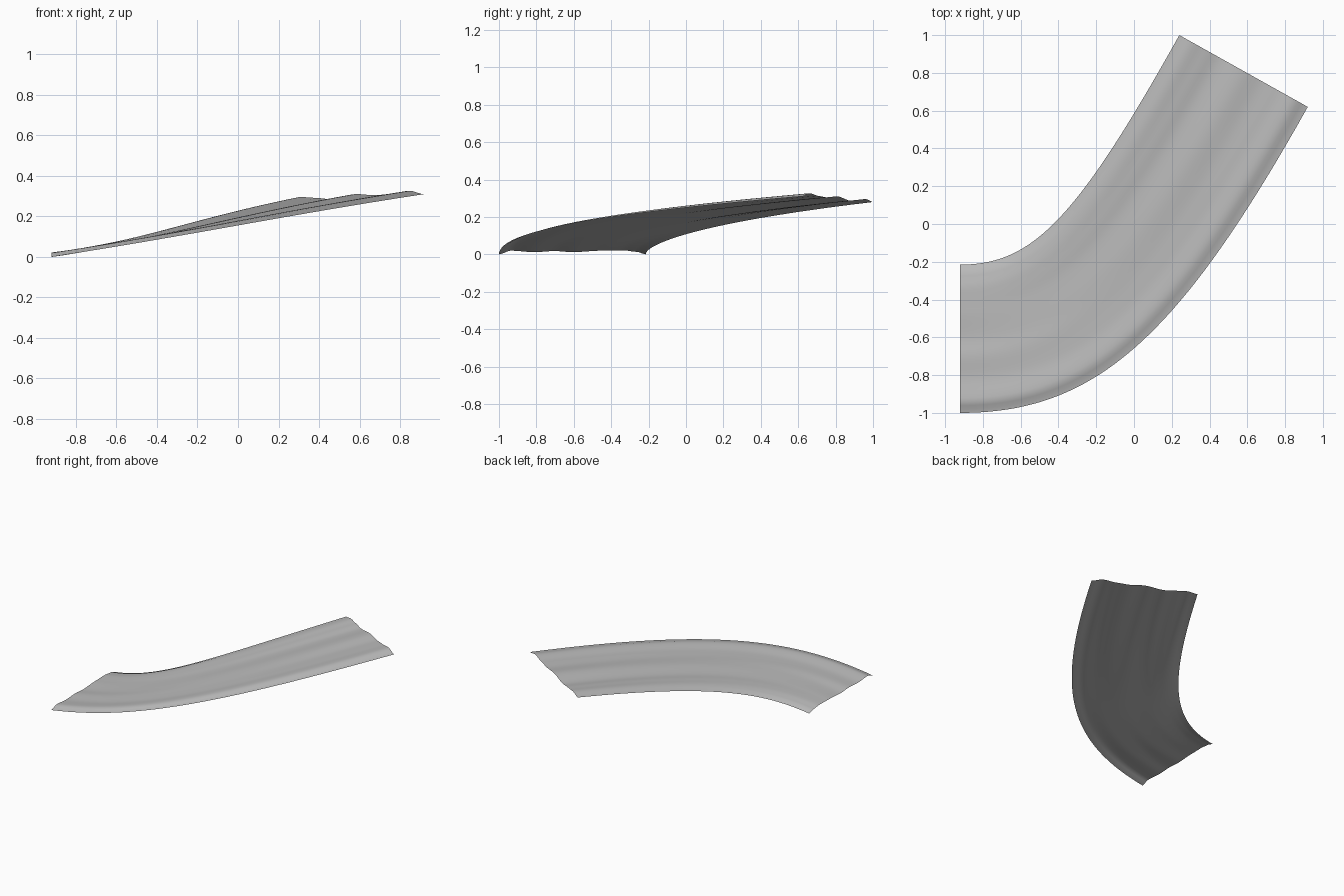
import bpy
import bmesh
from mathutils import Vector

cube = bpy.data.objects.get("Cube")
if cube:
    bpy.data.objects.remove(cube, do_unlink=True)

ALONG, ACROSS = 64, 40

# Edge curves of the track: start, two handles, end
INNER = [Vector(p) for p in ((-0.92, -0.215, 0), (-0.535, -0.215, 0.05),
                             (-0.303, 0.028, 0.165), (0.24, 1.0, 0.28))]
OUTER = [Vector(p) for p in ((-0.92, -1.0, 0), (-0.21, -1.0, 0.11),
                             (0.231, -0.611, 0.205), (0.92, 0.62, 0.31))]

# Worn surface height across the track, inner edge to outer edge
START_WEAR = [(0, 0), (0.06, 0.014), (0.16, 0.022), (0.3, 0.02), (0.5, 0.012),
              (0.62, 0.018), (0.76, 0.012), (0.92, 0.02), (1, 0)]
END_WEAR = [(0, 0), (0.1, 0.013), (0.2, 0.006), (0.31, -0.003), (0.5, 0.015),
            (0.65, 0.005), (0.76, 0.009), (0.89, 0.02), (1, 0)]


def bezier(points, t):
    a, b, c, d = points
    s = 1 - t
    return a * s**3 + b * (3 * s * s * t) + c * (3 * s * t * t) + d * t**3


def wear(profile, u):
    """Eased height between neighbouring profile points."""
    for (u0, h0), (u1, h1) in zip(profile, profile[1:]):
        if u <= u1:
            f = (u - u0) / (u1 - u0)
            return h0 + (h1 - h0) * f * f * (3 - 2 * f)
    return profile[-1][1]


# Curved, rising strip of track
bm = bmesh.new()
bmesh.ops.create_grid(bm, x_segments=ALONG, y_segments=ACROSS, size=0.5)
for v in bm.verts:
    t = min(max(v.co.x + 0.5, 0), 1)
    u = min(max(0.5 - v.co.y, 0), 1)
    v.co = bezier(INNER, t).lerp(bezier(OUTER, t), u)
    v.co.z += wear(START_WEAR, u) * (1 - t) + wear(END_WEAR, u) * t
bmesh.ops.recalc_face_normals(bm, faces=bm.faces)
if sum(f.normal.z for f in bm.faces) < 0:
    bmesh.ops.reverse_faces(bm, faces=bm.faces)
for f in bm.faces:
    f.smooth = True

mesh = bpy.data.meshes.new("track_surface")
bm.to_mesh(mesh)
bm.free()
track = bpy.data.objects.new("track_surface", mesh)
bpy.context.collection.objects.link(track)

# Plain grey surface
grey = bpy.data.materials.new("grey_surface")
grey.use_nodes = True
grey.diffuse_color = (0.5, 0.5, 0.5, 1)
bsdf = next(n for n in grey.node_tree.nodes if n.type == "BSDF_PRINCIPLED")
bsdf.inputs["Base Color"].default_value = (0.5, 0.5, 0.5, 1)
bsdf.inputs["Roughness"].default_value = 0.9
mesh.materials.append(grey)
